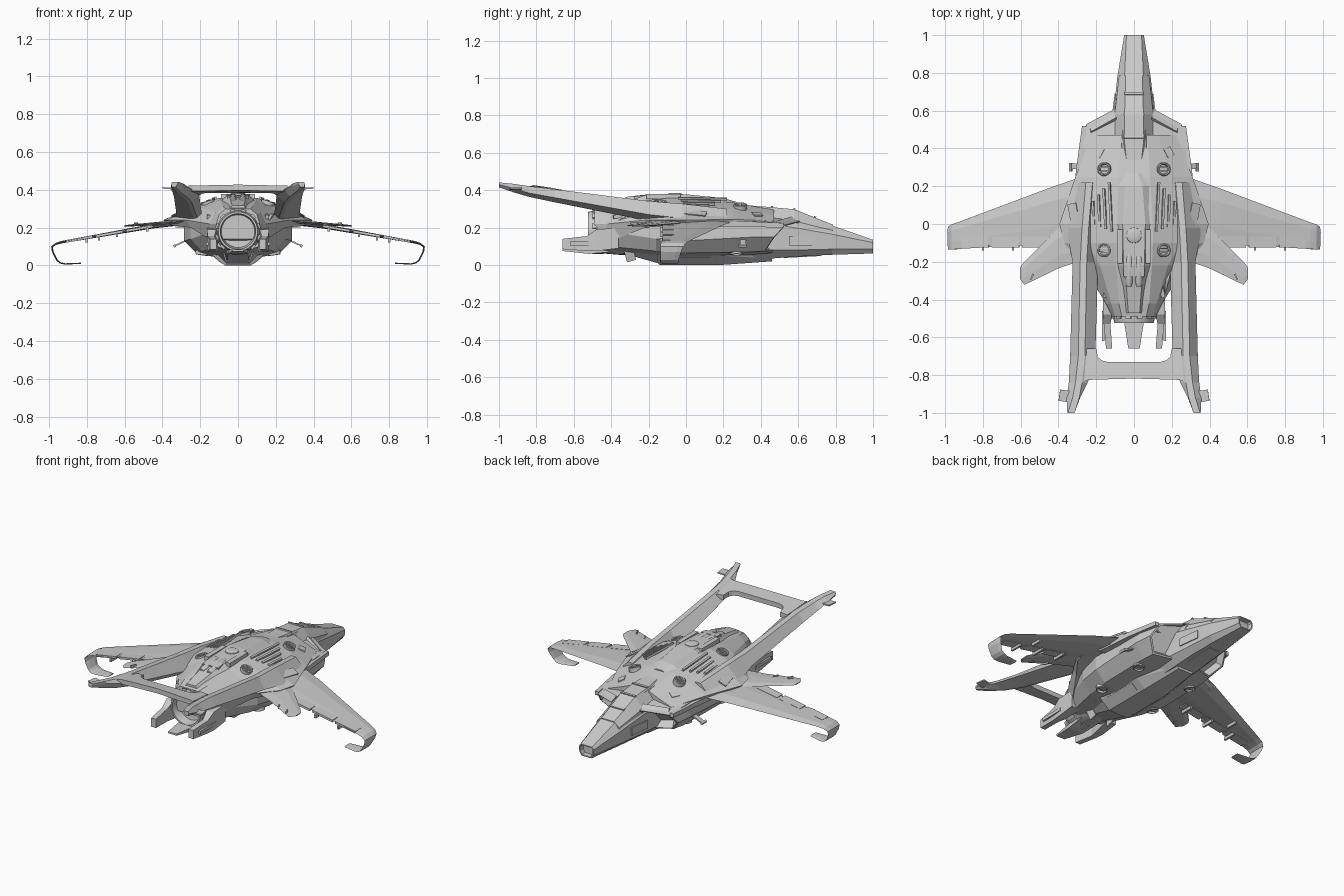
import bpy, bmesh, math
from mathutils import Matrix, Vector


def finish(name, bm, mirror=False, smooth=None):
    me = bpy.data.meshes.new(name)
    bm.to_mesh(me)
    bm.free()
    ob = bpy.data.objects.new(name, me)
    bpy.context.collection.objects.link(ob)
    if mirror:
        ob.modifiers.new("mirror", 'MIRROR').use_mirror_merge = False
    if smooth:
        bpy.ops.object.select_all(action='DESELECT')
        ob.select_set(True)
        bpy.context.view_layer.objects.active = ob
        bpy.ops.object.shade_smooth_by_angle(angle=math.radians(smooth))
    return ob


def loft(name, rings, mirror=False, recess=None, smooth=None):
    """Skin a list of equal-length rings; recess=(border, depth) hollows the first cap."""
    bm = bmesh.new()
    vs = [[bm.verts.new(p) for p in r] for r in rings]
    n = len(vs[0])
    for a, b in zip(vs, vs[1:]):
        for i in range(n):
            j = (i + 1) % n
            bm.faces.new((a[i], a[j], b[j], b[i]))
    cap = bm.faces.new(vs[0])
    bm.faces.new(vs[-1])
    bmesh.ops.recalc_face_normals(bm, faces=bm.faces)
    if recess:
        bmesh.ops.inset_region(bm, faces=[cap], thickness=recess[0])
        bmesh.ops.inset_region(bm, faces=[cap], thickness=0.002, depth=-recess[1])
    return finish(name, bm, mirror, smooth)


def sym(y, *half):
    """Symmetric ring at y from its right half, listed top to bottom."""
    return [(x, y, z) for x, z in half] + [(-x, y, z) for x, z in reversed(half)]


def rect(y, x0, x1, z0, z1):
    return [(x0, y, z0), (x1, y, z0), (x1, y, z1), (x0, y, z1)]


def box(name, c, s, rot=(0, 0, 0), mirror=True):
    bm = bmesh.new()
    m = Matrix.Translation(c)
    for ang, ax in zip(rot, 'XYZ'):
        m = m @ Matrix.Rotation(math.radians(ang), 4, ax)
    bmesh.ops.create_cube(bm, size=1, matrix=m @ Matrix.Diagonal((*s, 1)))
    return finish(name, bm, mirror)


def lathe(name, c, profile, rot=(0, 'X'), n=24, mirror=False):
    """Turn (height, radius) points about a z axis that is rotated, then moved to c."""
    m = Matrix.Translation(c) @ Matrix.Rotation(math.radians(rot[0]), 4, rot[1])
    t = [2 * math.pi * i / n for i in range(n)]
    return loft(name, [[m @ Vector((r * math.cos(a), r * math.sin(a), h)) for a in t]
                       for h, r in profile], mirror, smooth=35)


def wing(name, stations):
    """Thin foil along a bent span; station = x, z, front y, rear y, thickness."""
    rings = []
    for i, (x, z, yf, yr, t) in enumerate(stations):
        a, b = stations[max(i - 1, 0)], stations[min(i + 1, len(stations) - 1)]
        d = Vector((b[0] - a[0], b[1] - a[1])).normalized() * t / 2
        ring = []
        for f, s in ((0, .15), (.25, 1), (.7, .8), (1, .15), (.7, -.8), (.25, -1)):
            ring.append((x - d.y * s, yf + (yr - yf) * f, z + d.x * s))
        rings.append(ring)
    return loft(name, rings, True)


# Forward fuselage with hollow nose tip
loft("nose_fuselage", [
    sym(1.00, (.040, .135), (.052, .12), (.050, .085), (.035, .062)),
    sym(.78, (.050, .212), (.088, .165), (.085, .085), (.055, .055)),
    sym(.58, (.055, .288), (.110, .20), (.105, .08), (.065, .045)),
    sym(.40, (.065, .308), (.125, .23), (.120, .08), (.070, .03)),
    sym(.15, (.080, .330), (.150, .24), (.140, .08), (.075, .02))], recess=(.008, .03))
# Canopy glazing and frames
loft("canopy", [
    sym(.785, (.044, .216), (.080, .185), (.080, .17)),
    sym(.58, (.050, .298), (.102, .235), (.107, .19)),
    sym(.45, (.052, .310), (.108, .245), (.112, .21)),
    sym(.30, (.035, .322), (.060, .300), (.070, .28))])
for y, z, w in ((.69, .257, .05), (.58, .3, .052), (.46, .312, .054)):
    box("canopy_frame", (0, y, z), (w * 2, .012, .008), (-12, 0, 0), False)
# Broad shoulder hull
loft("shoulder_hull", [
    sym(.47, (.070, .295), (.130, .270), (.225, .235), (.22, .20)),
    sym(.25, (.085, .335), (.200, .300), (.310, .245), (.30, .21)),
    sym(.00, (.100, .358), (.260, .305), (.395, .240), (.37, .215)),
    sym(-.10, (.100, .358), (.250, .305), (.370, .240), (.34, .21)),
    sym(-.22, (.095, .345), (.180, .300), (.270, .240), (.25, .20)),
    sym(-.42, (.080, .315), (.120, .280), (.150, .220), (.12, .12)),
    sym(-.49, (.065, .300), (.100, .270), (.115, .220), (.10, .14))])
# Side intakes with raked mouths
loft("side_intake", [
    [(.10, .61, .235), (.25, .53, .215), (.275, .47, .15), (.21, .42, .075), (.10, .46, .065)],
    [(.10, .40, .26), (.275, .40, .235), (.285, .36, .15), (.22, .34, .07), (.10, .34, .055)],
    [(.10, .00, .25), (.285, .00, .235), (.285, .00, .13), (.22, .00, .065), (.10, .00, .04)],
    [(.08, -.16, .25), (.25, -.16, .23), (.25, -.16, .14), (.19, -.16, .075), (.08, -.16, .05)],
    [(.05, -.42, .25), (.13, -.42, .23), (.14, -.42, .18), (.11, -.42, .10), (.05, -.42, .08)]],
    True, recess=(.012, .05))
loft("intake_lip_strake", [rect(.52, .25, .275, .20, .225), rect(.30, .27, .305, .205, .235),
                           rect(.08, .29, .33, .20, .23)], True)
# Belly keel pod
loft("belly_keel", [
    sym(.46, (.10, .10), (.06, .035), (.05, .02)),
    sym(.18, (.16, .10), (.13, .05), (.07, .0)),
    sym(-.14, (.16, .10), (.13, .05), (.07, .0)),
    sym(-.15, (.14, .10), (.11, .06), (.06, .01)),
    sym(-.40, (.11, .12), (.08, .09), (.05, .08))])
box("belly_door", (.037, .02, .004), (.06, .26, .008))
box("keel_side_panel", (.105, .02, .03), (.05, .22, .008), (0, -40, 0))
box("ventral_fin", (.07, -.30, .055), (.008, .05, .07), (15, 15, 0))

# Main wings with curled-under tips
wing("main_wing", [
    (.22, .238, .27, -.10, .032), (.45, .208, .19, -.105, .024), (.93, .124, .01, -.132, .013),
    (.965, .114, -.002, -.135, .011), (.984, .098, -.015, -.135, .010),
    (.980, .072, -.025, -.135, .009), (.958, .028, -.04, -.135, .008),
    (.940, .014, -.04, -.135, .008), (.915, .008, -.045, -.13, .007), (.83, .012, -.06, -.12, .006)])
# Rear winglets
wing("rear_winglet", [
    (.24, .237, .04, -.18, .022), (.40, .224, -.02, -.235, .018),
    (.58, .211, -.20, -.322, .010), (.604, .209, -.23, -.29, .006)])
# Flaps and hinge fairings
for x in (.52, .68, .84):
    z = .208 - (x - .45) * .175
    box("wing_flap", (x, -.095, z), (.145, .06, .014), (0, 9.9, 0))
    box("flap_hinge", (x - .04, -.10, z - .006), (.012, .08, .022))
box("wing_tip_sensor", (.735, .0, .142), (.012, .07, .02))
for x, y in ((.46, -.265), (.54, -.30)):
    box("winglet_hinge", (x, y + .02, .218), (.008, .035, .02), (0, 0, 25))
# Forward manoeuvring stubs
box("fore_stub_fin", (.305, .305, .118), (.075, .03, .008), (0, 25, 0))
box("fore_stub_tip", (.335, .30, .104), (.012, .045, .014), (0, 25, 0))


# Twin rising tail booms: inner edge, ridge, outer edge, keel
def boom(y, xi, zi, xr, zt, xo, zo, xk, zb):
    return [(xi, y, zi), (xr - .02, y, zt), (xr + .015, y, zt), (xo, y, zo), (xk + .02, y, zb), (xk, y, zb)]


loft("tail_boom", [
    boom(.22, .20, .26, .24, .30, .31, .24, .23, .22),
    boom(-.02, .19, .25, .26, .328, .36, .25, .22, .22),
    boom(-.20, .19, .26, .27, .342, .325, .27, .21, .235),
    boom(-.70, .205, .372, .28, .405, .338, .36, .245, .335),
    boom(-.84, .245, .402, .295, .422, .345, .385, .275, .365),
    boom(-.92, .285, .42, .31, .434, .357, .41, .305, .388),
    boom(-1.0, .32, .432, .335, .442, .353, .43, .33, .415)], True)
box("boom_tip_fin", (.368, -.91, .408), (.055, .06, .008), (0, -5, 8))
# Bridge between the booms, rounded where it meets them
outline = [(0, -.73), (.14, -.73), (.172, -.722), (.192, -.703), (.20, -.66), (.25, -.66), (.265, -.835),
           (.24, -.825), (0, -.818)]
outline += [(-x, y) for x, y in outline[-2:0:-1]]
loft("tail_bridge", [[(x, y, z - (y + .78) * .15 - max(0, abs(x) - .18) * .1) for x, y in outline]
                     for z in (.392, .422)])

# Main engine: casing, nozzle cup and clamp ring
lathe("engine_casing", (0, 0, .18), [(.15, .13), (.36, .125), (.44, .118), (.45, .108)], (90, 'X'), 32)
lathe("engine_nozzle", (0, 0, .18), [(.42, .09), (.44, .112), (.49, .112), (.525, .104), (.525, .094),
                                     (.47, .085), (.46, .02)], (90, 'X'), 32)
for i in range(12):
    a = i * math.pi / 6 + .26
    box("nozzle_clamp", (.113 * math.cos(a), -.47, .18 + .113 * math.sin(a)), (.014, .06, .028),
        (0, -math.degrees(a), 0), False)
# Vectoring petals and engine side fairings
loft("side_petal", [rect(-.36, .10, .165, .09, .20), rect(-.48, .115, .165, .075, .19),
                    rect(-.53, .125, .16, .075, .155), rect(-.66, .115, .148, .085, .14)], True)
box("petal_rail", (.163, -.54, .115), (.012, .16, .02))
loft("lower_tongue", [rect(-.40, -.06, .06, .07, .10), rect(-.52, -.052, .052, .06, .085),
                      rect(-.66, -.03, .03, .075, .085)])
loft("engine_fairing", [rect(-.22, .12, .20, .18, .28), rect(-.30, .12, .185, .16, .27),
                        rect(-.40, .12, .155, .15, .22)], True)
box("aft_strut", (.145, -.33, .265), (.02, .12, .02), (8, 0, 10))

# Dorsal spine, turret and equipment
loft("dorsal_spine", [
    sym(.27, (.020, .338), (.06, .325)), sym(.20, (.045, .358), (.09, .335)),
    sym(.00, (.060, .378), (.10, .345)), sym(-.22, (.055, .372), (.09, .34)),
    sym(-.34, (.040, .345), (.07, .31)), sym(-.47, (.030, .318), (.06, .28))])
lathe("dorsal_turret", (0, -.06, .372), [(0, .042), (.008, .04), (.013, .028), (.014, .01)])
box("spine_side_block", (.075, -.12, .366), (.03, .18, .026))
lathe("aft_canister", (.026, -.16, .362), [(0, .012), (.02, .02), (.15, .02), (.17, .014)], (96, 'X'), 12, True)
box("canister_mount", (0, -.25, .35), (.11, .05, .04), (8, 0, 0), False)
# Curved deck vents on the shoulders
for i in range(4):
    x = .125 + i * .03
    box("deck_vent", (x, .09 - i * .01, .354 - i * .0125), (.012, .26 - i * .045, .014), (0, 18, -3))
box("deck_panel", (.185, .38, .272), (.04, .05, .008), (-12, 20, 30))
box("shoulder_panel", (.315, .03, .281), (.05, .16, .006), (0, 27, -12))
# Lift thrusters above and below, with cross slats
for y, z in ((.29, .312), (-.14, .328)):
    lathe("lift_thruster", (.157, y, z), [(-.03, .036), (.012, .036), (.015, .031), (.012, .026), (-.005, .024)],
          (17, 'Y'), 20, True)
    for k in (-.01, .01):
        box("thruster_slat", (.157, y + k, z + .008), (.05, .007, .008), (0, 17, 0))
for y in (.27, -.06):
    lathe("belly_thruster", (.19, y, .072), [(-.03, .034), (.016, .034), (.018, .029), (.0, .024)],
          (172, 'Y'), 20, True)
    box("belly_thruster_slat", (.19, y, .062), (.05, .007, .008))
# Nose side panels and under-nose bay
box("nose_side_panel", (.108, .62, .13), (.006, .14, .05), (0, 0, 7))
box("nose_bay_door", (0, .62, .047), (.08, .2, .008), (3, 0, 0), False)
